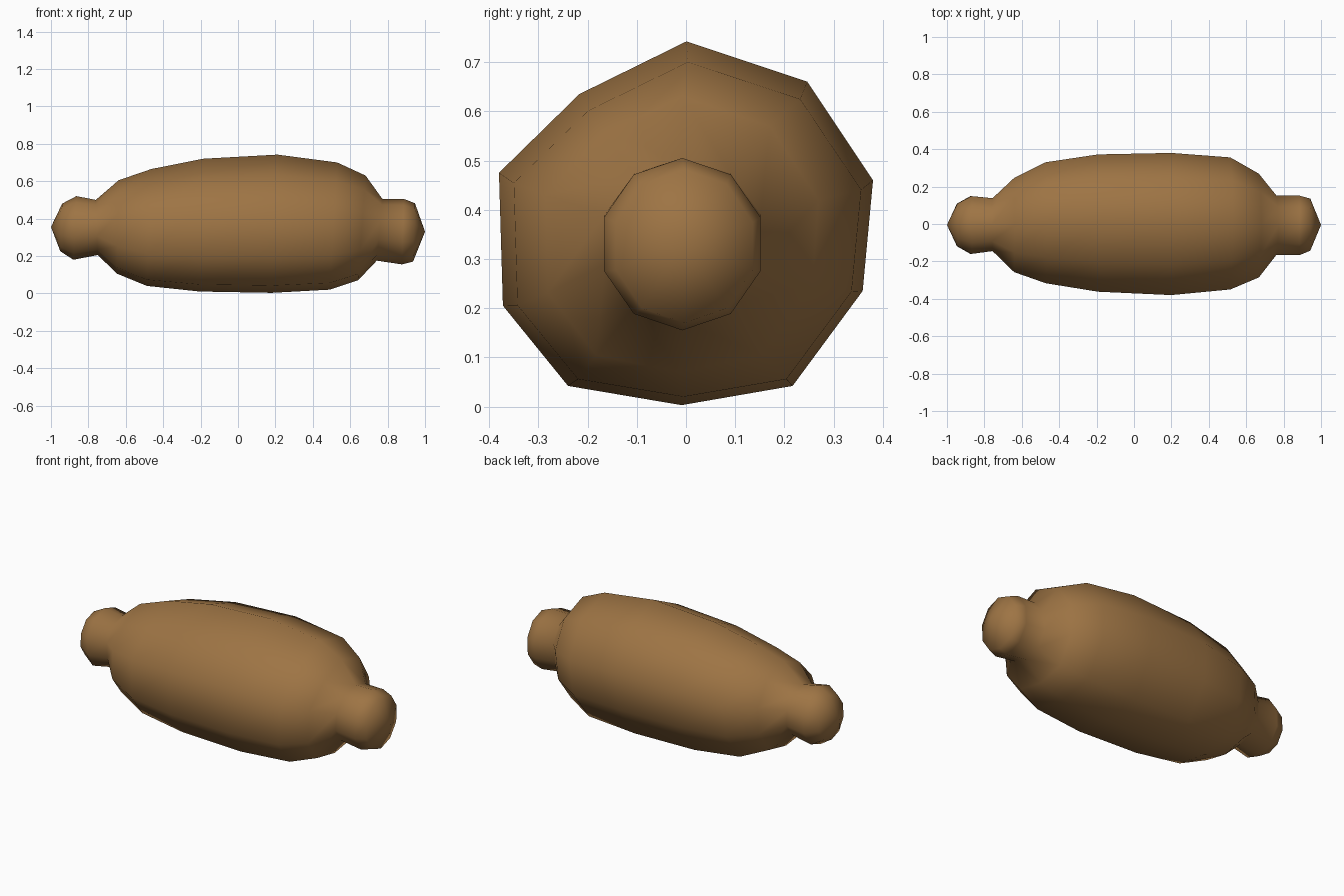
import bpy, bmesh, math

if "Cube" in bpy.data.objects:
    bpy.data.objects.remove(bpy.data.objects["Cube"])

SIDES = 10

# Uneven ten-sided body section (y, z), clockwise from the top as seen from +x
BODY = [(0, .742), (.245, .66), (.378, .46), (.357, .235), (.215, .042),
        (-.01, .003), (-.24, .042), (-.372, .205), (-.38, .475), (-.217, .635)]
BODY = [(y / .378, (z - .3725) / .3695) for y, z in BODY]

# Regular section used by the two end knobs
KNOB = [(math.sin(2 * math.pi * k / SIDES), math.cos(2 * math.pi * k / SIDES))
        for k in range(SIDES)]

# Rings along x: x, lean, z bottom, z top, y min, y max, body-section share
RINGS = [
    (-.945, .005, .225, .48, -.125, .115, 0),
    (-.872, .008, .18, .52, -.168, .157, 0),
    (-.755, -.005, .205, .50, -.152, .145, 0),
    (-.642, .004, .105, .605, -.26, .25, .7),
    (-.475, .012, .04, .665, -.315, .33, 1),
    (-.195, .010, .01, .72, -.36, .372, 1),
    (.195, .015, .003, .742, -.378, .38, 1),
    (.51, .020, .02, .70, -.348, .356, 1),
    (.662, .020, .07, .63, -.287, .272, .8),
    (.757, .015, .175, .505, -.173, .16, 0),
    (.882, .005, .155, .505, -.175, .16, 0),
    (.941, .005, .17, .482, -.150, .143, 0),
]
TIPS = [(-1, -.005, .355), (1, -.005, .33)]

bm = bmesh.new()
loops = []
for x, lean, z0, z1, y0, y1, mix in RINGS:
    loop = []
    for (by, bz), (ky, kz) in zip(BODY, KNOB):
        v, w = ky + (by - ky) * mix, kz + (bz - kz) * mix
        loop.append(bm.verts.new((x + lean * w,
                                  (y0 + y1) / 2 + v * (y1 - y0) / 2,
                                  (z0 + z1) / 2 + w * (z1 - z0) / 2)))
    loops.append(loop)

# Skin between rings
for a, b in zip(loops, loops[1:]):
    for i in range(SIDES):
        j = (i + 1) % SIDES
        bm.faces.new((a[i], a[j], b[j], b[i]))

# Pointed fans closing both knobs
for tip, loop in zip(TIPS, (loops[0], loops[-1])):
    p = bm.verts.new(tip)
    for i in range(SIDES):
        bm.faces.new((loop[i], loop[(i + 1) % SIDES], p))

bmesh.ops.recalc_face_normals(bm, faces=bm.faces)
for f in bm.faces:
    f.smooth = True
mesh = bpy.data.meshes.new("knobbed_roll")
bm.to_mesh(mesh)
bm.free()

# Single brown surface
mat = bpy.data.materials.new("warm brown")
mat.diffuse_color = (.34, .175, .058, 1)
mat.use_nodes = True
mat.node_tree.nodes["Principled BSDF"].inputs["Base Color"].default_value = mat.diffuse_color
mesh.materials.append(mat)
obj = bpy.data.objects.new("knobbed_roll", mesh)
bpy.context.collection.objects.link(obj)
